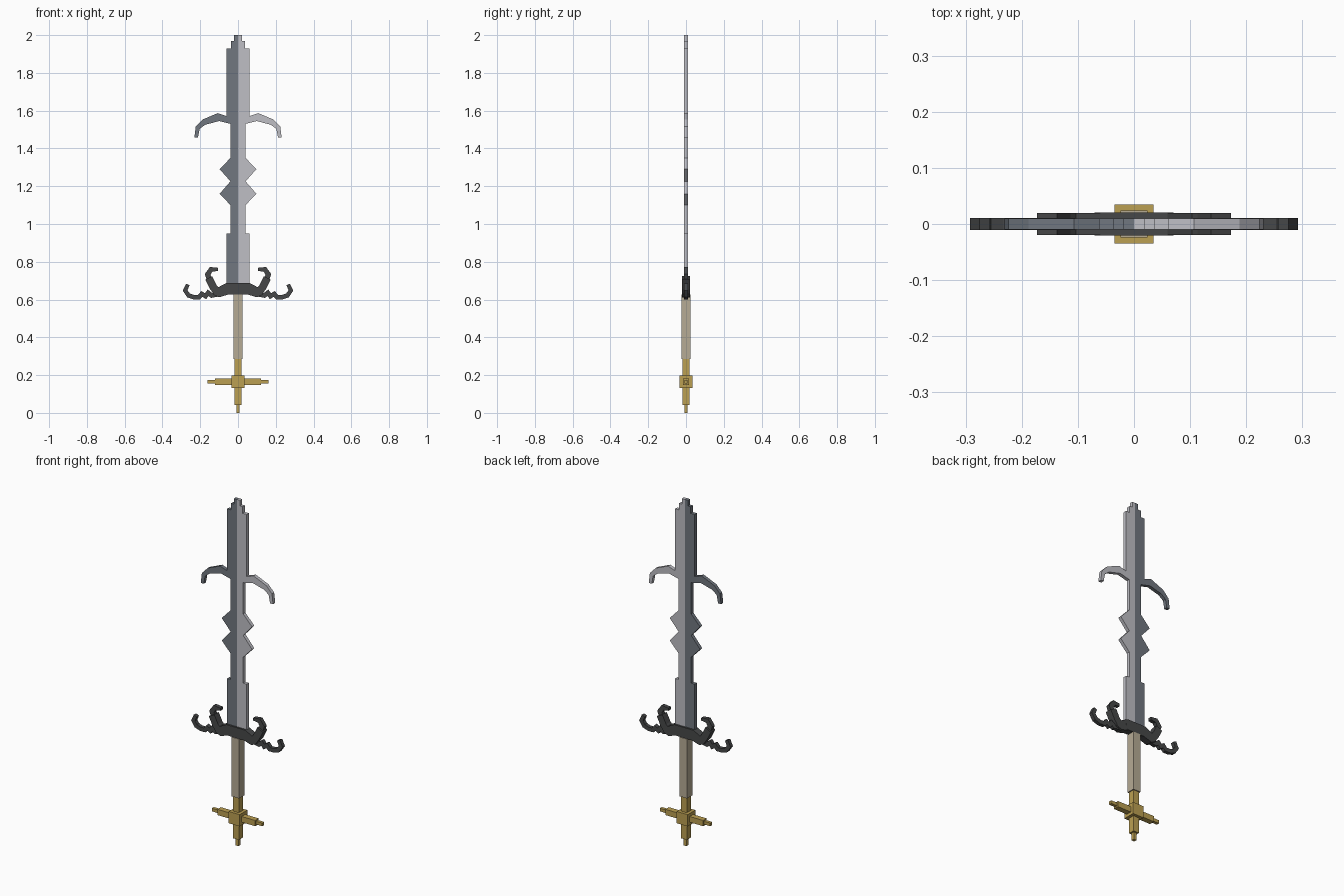
import bpy, bmesh
from mathutils import Vector

if "Cube" in bpy.data.objects:
    bpy.data.objects.remove(bpy.data.objects["Cube"], do_unlink=True)


def material(name, rgb):
    m = bpy.data.materials.new(name)
    m.use_nodes = True
    m.diffuse_color = (*rgb, 1)
    m.node_tree.nodes["Principled BSDF"].inputs["Base Color"].default_value = (*rgb, 1)
    return m


DARK_STEEL = material("dark steel", (0.165, 0.185, 0.215))
LIGHT_STEEL = material("light steel", (0.52, 0.52, 0.56))
IRON = material("dark iron", (0.062, 0.064, 0.066))
LEATHER = material("tan grip", (0.47, 0.41, 0.30))
GOLD = material("gold", (0.50, 0.35, 0.085))


def prism(name, outline, half, mat, side=1):
    """Flat x-z outline given thickness in y; side -1 mirrors it."""
    bm = bmesh.new()
    front = [bm.verts.new((side * x, -half, z)) for x, z in outline]
    back = [bm.verts.new((side * x, half, z)) for x, z in outline]
    bm.faces.new(front)
    bm.faces.new(back[::-1])
    n = len(outline)
    for i in range(n):
        j = (i + 1) % n
        # the two halves of the blade meet openly at the centre line
        if outline[i][0] == 0 and outline[j][0] == 0:
            continue
        bm.faces.new((front[j], front[i], back[i], back[j]))
    bmesh.ops.recalc_face_normals(bm, faces=bm.faces)
    me = bpy.data.meshes.new(name)
    bm.to_mesh(me)
    bm.free()
    me.materials.append(mat)
    ob = bpy.data.objects.new(name, me)
    bpy.context.collection.objects.link(ob)
    return ob


def box(name, x, y, z0, z1, mat, cx=0):
    return prism(name, [(cx - x, z0), (cx + x, z0), (cx + x, z1), (cx - x, z1)], y, mat)


def ribbon(path, widths):
    """Outline of a bent strip following a path, with mitred corners."""
    pts = [Vector(p) for p in path]
    left, right = [], []
    for i, p in enumerate(pts):
        a = (p - pts[i - 1]).normalized() if i else (pts[1] - p).normalized()
        b = (pts[i + 1] - p).normalized() if i < len(pts) - 1 else a
        t = (a + b).normalized()
        off = Vector((-t.y, t.x)) * widths[i] / 2 / max(0.7, t.dot(a))
        left.append(tuple(p + off))
        right.append(tuple(p - off))
    return left + right[::-1]


# Half outline of the blade, from the guard up to the stepped tip
BLADE = [(0, 0.66), (0.062, 0.66), (0.062, 0.95), (0.04, 0.95),
         (0.04, 1.10), (0.097, 1.16), (0.04, 1.226), (0.097, 1.29), (0.04, 1.35),
         (0.04, 1.53), (0.10, 1.545), (0.175, 1.525), (0.203, 1.503), (0.212, 1.457),
         (0.231, 1.457), (0.224, 1.515), (0.188, 1.553), (0.107, 1.587),
         (0.062, 1.572), (0.062, 1.93), (0.037, 1.93), (0.037, 1.968),
         (0.02, 1.968), (0.02, 2.0), (0, 2.0)]

# Guard parts on one side
PRONG = [(0.105, 0.635), (0.13, 0.665), (0.155, 0.715)]
HOOK = [(0.150, 0.705), (0.161, 0.733), (0.142, 0.760), (0.105, 0.760)]
CURL = [(0.11, 0.630), (0.14, 0.622), (0.158, 0.636), (0.172, 0.618), (0.192, 0.630),
        (0.207, 0.613), (0.235, 0.613), (0.262, 0.622), (0.280, 0.648), (0.266, 0.680)]

for side, label, steel in ((1, "left", LIGHT_STEEL), (-1, "right", DARK_STEEL)):
    prism("blade_" + label, BLADE, 0.01, steel, side)
    prism("guard_arm_" + label,
          [(0.05, 0.627), (0.06, 0.688), (0.12, 0.657), (0.132, 0.627), (0.10, 0.612)],
          0.02, IRON, side)
    prism("guard_prong_" + label, ribbon(PRONG, [0.044, 0.04, 0.04]), 0.02, IRON, side)
    prism("guard_hook_" + label, ribbon(HOOK, [0.03, 0.027, 0.025, 0.016]), 0.011, IRON, side)
    prism("guard_curl_" + label,
          ribbon(CURL, [0.03, 0.024, 0.024, 0.024, 0.024, 0.023, 0.023, 0.023, 0.022, 0.02]),
          0.0105, IRON, side)
    # Pommel cross arms with smaller ends
    box("pommel_arm_" + label, 0.046, 0.016, 0.148, 0.181, GOLD, side * 0.075)
    box("pommel_arm_end_" + label, 0.022, 0.009, 0.156, 0.174, GOLD, side * 0.139)

# Guard centre, grip and pommel shaft
prism("guard_centre", [(-0.062, 0.627), (0.062, 0.627), (0.07, 0.655), (0.06, 0.688),
                       (-0.06, 0.688), (-0.07, 0.655)], 0.0205, IRON)
box("grip", 0.024, 0.024, 0.285, 0.627, LEATHER)
box("pommel_shaft", 0.018, 0.018, 0.042, 0.285, GOLD)
box("pommel_tip", 0.009, 0.009, 0.0, 0.042, GOLD)
box("pommel_block", 0.035, 0.035, 0.131, 0.199, GOLD)
